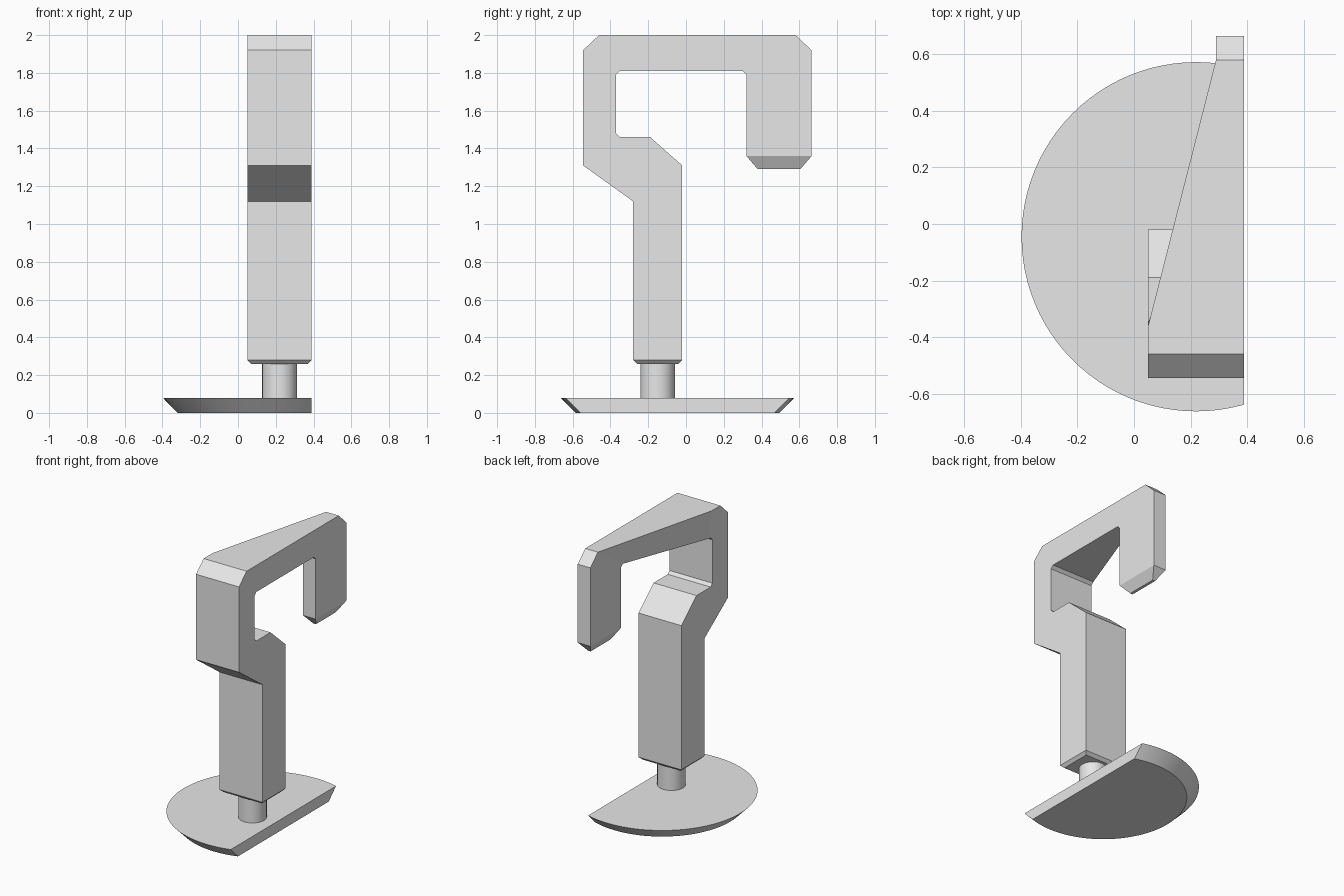
import bpy, bmesh
from mathutils import Vector

cube = bpy.data.objects.get("Cube")
if cube:
    bpy.data.objects.remove(cube)

GREY = (0.8, 0.8, 0.8, 1)
grey = bpy.data.materials.new("plain_grey")
grey.use_nodes = True
grey.diffuse_color = GREY
grey.node_tree.nodes["Principled BSDF"].inputs["Base Color"].default_value = GREY

RIGHT, LEFT, TIP = 0.39, 0.05, 0.29   # x of the flat side, wide side and narrow tip
AXIS = 0.22                           # x of the post, peg and disc centre


def finish(name, bm, smooth=False):
    bmesh.ops.recalc_face_normals(bm, faces=bm.faces)
    mesh = bpy.data.meshes.new(name)
    bm.to_mesh(mesh)
    bm.free()
    mesh.materials.append(grey)
    obj = bpy.data.objects.new(name, mesh)
    bpy.context.collection.objects.link(obj)
    if smooth:
        bpy.ops.object.select_all(action='DESELECT')
        obj.select_set(True)
        bpy.context.view_layer.objects.active = obj
        bpy.ops.object.shade_smooth_by_angle(angle=0.6)


def taper_end(bm, face, dx, dy, drop):
    """Extrude an end face downwards while drawing its sides in."""
    centre = face.calc_center_median()
    new = bmesh.ops.extrude_face_region(bm, geom=[face])["geom"]
    for v in [g for g in new if isinstance(g, bmesh.types.BMVert)]:
        v.co.x += dx if v.co.x < centre.x else -dx
        v.co.y += dy if v.co.y < centre.y else -dy
        v.co.z -= drop
    bmesh.ops.delete(bm, geom=[face], context='FACES_ONLY')


def round_part(name, r_bottom, r_top, y, z0, z1, segments, cut=False):
    bm = bmesh.new()
    bmesh.ops.create_cone(bm, cap_ends=True, segments=segments,
                          radius1=r_bottom, radius2=r_top, depth=z1 - z0)
    bmesh.ops.translate(bm, verts=bm.verts, vec=(AXIS, y, (z0 + z1) / 2))
    if cut:
        bmesh.ops.bisect_plane(bm, geom=bm.verts[:] + bm.edges[:] + bm.faces[:],
                               plane_co=(RIGHT, 0, 0), plane_no=(1, 0, 0),
                               clear_outer=True)
        bmesh.ops.holes_fill(bm, edges=[e for e in bm.edges if e.is_boundary])
    finish(name, bm, smooth=True)


# Hook and post: side outline in three runs (y, z)
front_run = [(-.28, .28), (-.28, 1.12), (-.545, 1.31), (-.545, 1.92),
             (-.46, 2), (-.36, 2)]
tip_run = [(.58, 2), (.665, 1.92), (.665, 1.36), (.32, 1.36),
           (.32, 1.79), (.30, 1.81)]
back_run = [(-.35, 1.81), (-.37, 1.79), (-.37, 1.48), (-.35, 1.46),
            (-.19, 1.46), (-.02, 1.31), (-.02, .28)]

bm = bmesh.new()
outline = front_run + tip_run + back_run
flat = [bm.verts.new((RIGHT, y, z)) for y, z in outline]
wide = [bm.verts.new((TIP if p in tip_run else LEFT, *p)) for p in outline]
bm.faces.new(flat)
n, a = len(outline), len(front_run)
b = a + len(tip_run)
bm.faces.new(wide[:a] + wide[b:])                          # post side
bm.faces.new(wide[a:b])                                    # tip side
bm.faces.new([wide[a - 1], wide[a], wide[b - 1], wide[b]])  # tapering beam side
rim = [bm.faces.new((flat[i], flat[(i + 1) % n], wide[(i + 1) % n], wide[i]))
       for i in range(n)]
bmesh.ops.recalc_face_normals(bm, faces=bm.faces)
tip_end, post_end = rim[a + 2], rim[n - 1]
taper_end(bm, post_end, 0.02, 0.02, 0.02)
taper_end(bm, tip_end, 0.04, 0.06, 0.07)
finish("hook_post", bm)

# Peg and base disc with one straight side
round_part("peg", 0.092, 0.092, -0.15, 0.07, 0.27, 32)
round_part("base_disc", 0.54, 0.618, -0.045, 0, 0.08, 96, cut=True)
